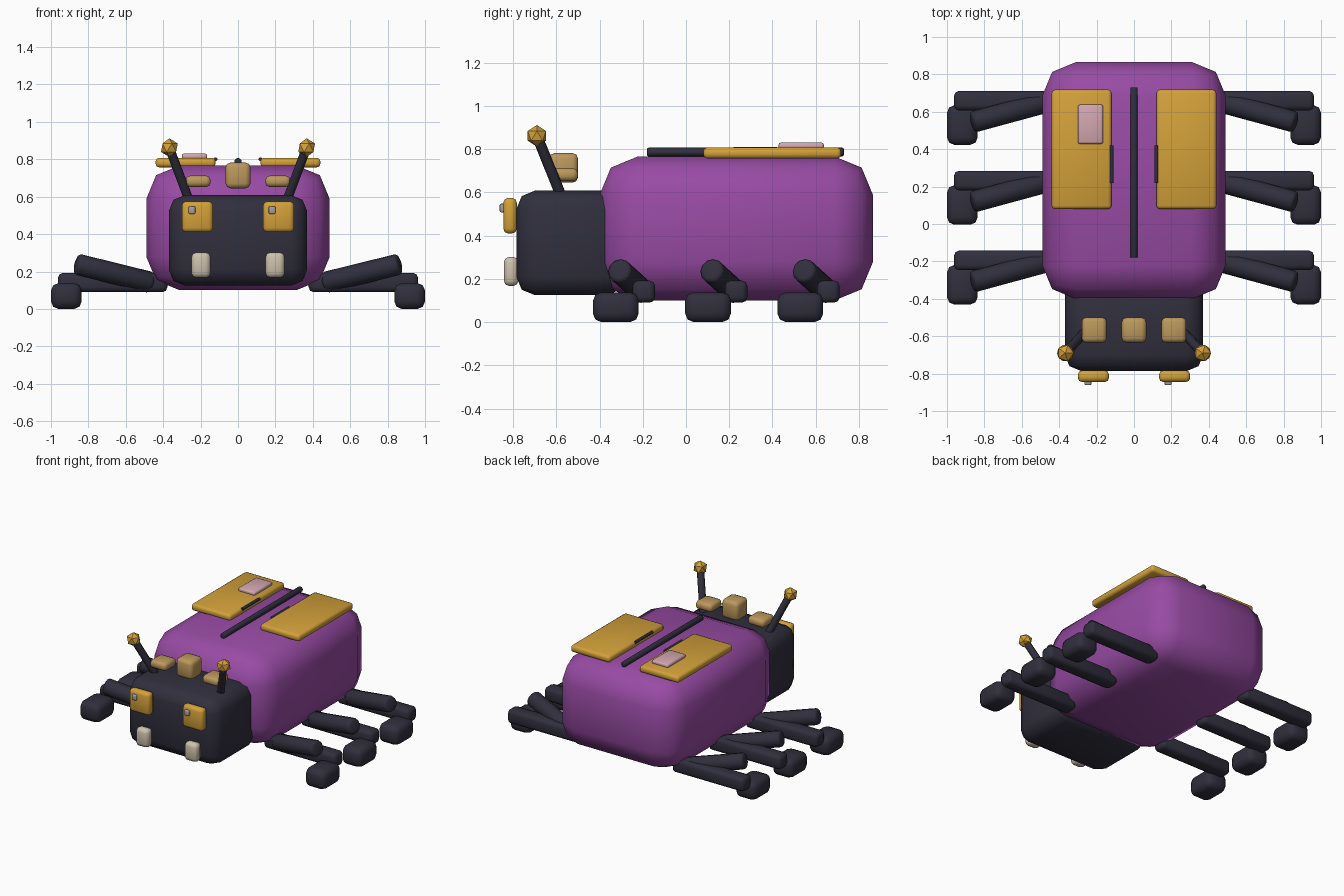
import bpy, bmesh, math
from mathutils import Vector

cube = bpy.data.objects.get("Cube")
if cube:
    bpy.data.objects.remove(cube, do_unlink=True)


def material(name, *rgb):
    lin = [((c / 255 + 0.055) / 1.055) ** 2.4 for c in rgb] + [1]
    m = bpy.data.materials.new(name)
    m.use_nodes = True
    m.diffuse_color = lin
    m.node_tree.nodes["Principled BSDF"].inputs["Base Color"].default_value = lin
    return m


purple = material("purple shell", 152, 75, 164)
dark = material("dark slate", 48, 47, 61)
gold = material("gold", 211, 161, 58)
tan = material("tan", 188, 152, 92)
cream = material("cream", 204, 193, 172)
pink = material("pink", 212, 167, 176)
grey = material("pale grey", 165, 160, 158)


def finish(name, bm, mat, smooth=True):
    me = bpy.data.meshes.new(name)
    bm.to_mesh(me)
    bm.free()
    ob = bpy.data.objects.new(name, me)
    bpy.context.collection.objects.link(ob)
    me.materials.append(mat)
    if smooth:
        bpy.ops.object.select_all(action='DESELECT')
        ob.select_set(True)
        bpy.context.view_layer.objects.active = ob
        bpy.ops.object.shade_smooth_by_angle(angle=math.radians(60))
    return ob


def block(name, x, y, z, bevel, mat):
    """Rounded box given by its (min, max) range on each axis."""
    bm = bmesh.new()
    bmesh.ops.create_cube(bm, size=1)
    for v in bm.verts:
        v.co = Vector([sum(r) / 2 + c * (r[1] - r[0]) for c, r in zip(v.co, (x, y, z))])
    bmesh.ops.bevel(bm, geom=bm.edges[:], offset=bevel, segments=2,
                    profile=0.5, affect='EDGES')
    return finish(name, bm, mat)


def rod(name, a, b, radius, mat, bevel=0.0, sides=12):
    """Cylinder between two points, with optional softened ends."""
    a, b = Vector(a), Vector(b)
    bm = bmesh.new()
    bmesh.ops.create_cone(bm, cap_ends=True, segments=sides, radius1=radius,
                          radius2=radius, depth=(b - a).length)
    if bevel:
        rims = [e for e in bm.edges if abs(e.verts[0].co.z - e.verts[1].co.z) < 1e-4]
        bmesh.ops.bevel(bm, geom=rims, offset=bevel, segments=2, profile=0.5,
                        affect='EDGES')
    turn = (b - a).to_track_quat('Z', 'Y')
    for v in bm.verts:
        v.co = turn @ v.co + (a + b) / 2
    return finish(name, bm, mat)


def around(c, half):
    return (c - half, c + half)


# Body and head
block("body", (-0.49, 0.49), (-0.4, 0.865), (0.1, 0.767), 0.178, purple)
block("head", (-0.37, 0.37), (-0.785, -0.28), (0.125, 0.608), 0.085, dark)

# Ridge along the back and middle crest block
rod("back_ridge", (0, -0.18, 0.787), (0, 0.73, 0.787), 0.02, dark, 0.006)
block("middle_crest", around(0, 0.066), around(-0.567, 0.067), (0.645, 0.782), 0.025, tan)

for s, side in ((1, "left"), (-1, "right")):
    # Wing covers with a thin latch on the inner edge
    block(side + "_wing_cover", around(s * 0.28, 0.16), (0.08, 0.718), (0.757, 0.808), 0.018, gold)
    rod(side + "_wing_latch", (s * 0.12, 0.22, 0.8), (s * 0.12, 0.42, 0.8), 0.01, dark)

    # Face
    block(side + "_eye", around(s * 0.217, 0.083), (-0.845, -0.783), (0.41, 0.575), 0.022, gold)
    block(side + "_pupil", around(s * 0.214 - 0.032, 0.018), (-0.862, -0.84),
          (0.508, 0.548), 0.006, grey)
    block(side + "_tooth", around(s * 0.198, 0.051), (-0.843, -0.775), (0.167, 0.302), 0.025, cream)
    block(side + "_crest", around(s * 0.213, 0.066), around(-0.567, 0.067), (0.652, 0.712), 0.022, tan)

    # Antenna
    tip = (s * 0.367, -0.69, 0.862)
    rod(side + "_antenna", (s * 0.265, -0.58, 0.59), tip, 0.025, dark)
    bm = bmesh.new()
    bmesh.ops.create_icosphere(bm, subdivisions=1, radius=0.05)
    for v in bm.verts:
        v.co += Vector(tip)
    finish(side + "_antenna_ball", bm, gold, smooth=False)

    # Three legs per side
    for i, place in enumerate(("front", "middle", "rear")):
        y = -0.325 + i * 0.427
        leg = side + "_" + place
        block(leg + "_lower_leg", around(s * 0.67, 0.292), around(y + 0.13, 0.052),
              (0.09, 0.192), 0.025, dark)
        rod(leg + "_upper_leg", (s * 0.46, y + 0.125, 0.14), (s * 0.865, y + 0.015, 0.24),
            0.057, dark, 0.018)
        block(leg + "_foot", around(s * 0.918, 0.082), around(y, 0.106), (0, 0.138), 0.04, dark)

# Patch on the right wing cover
block("wing_patch", (-0.3, -0.165), (0.428, 0.638), (0.8, 0.831), 0.011, pink)
